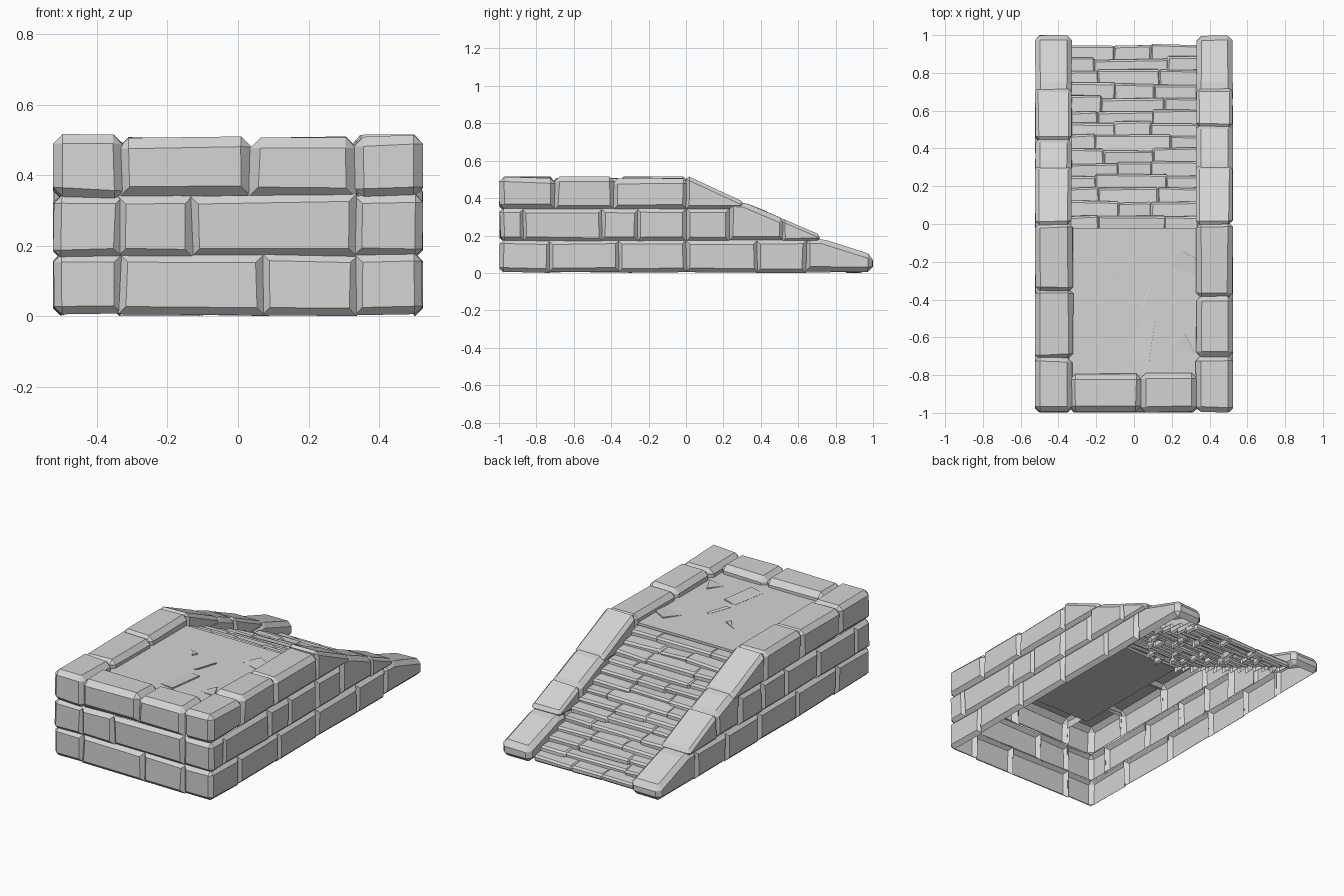
import bpy, bmesh, random
from mathutils import Vector

random.seed(7)
if "Cube" in bpy.data.objects:
    bpy.data.objects.remove(bpy.data.objects["Cube"])

stone = bpy.data.materials.new("grey stone")
stone.use_nodes = True
GREY = (0.66, 0.66, 0.66, 1)
stone.diffuse_color = GREY
stone.node_tree.nodes["Principled BSDF"].inputs["Base Color"].default_value = GREY


def finish(name, bm):
    mesh = bpy.data.meshes.new(name)
    bm.to_mesh(mesh)
    bm.free()
    mesh.materials.append(stone)
    ob = bpy.data.objects.new(name, mesh)
    bpy.context.collection.objects.link(ob)


def hidden(face, sides):
    """True when the face only points towards open sides such as 'x-' or 'z+'."""
    n = face.normal
    return {"xyz"[k] + "-+"[n[k] > 0] for k in range(3) if abs(n[k]) > 0.3} <= sides


def bisect(bm, co, no):
    geom = bm.verts[:] + bm.edges[:] + bm.faces[:]
    return bmesh.ops.bisect_plane(bm, geom=geom, plane_co=co, plane_no=no)["geom_cut"]


def block(name, x, y, z, sides="", inner="", back_top=None, bend=None,
          bevel=0.026, jit=0.009, slope=0):
    """Rough chamfered stone, open on the sides that touch other stones.
    back_top and bend give a sloping top; inner is the side facing the hollow."""
    open_sides = set(sides.split())
    bm = bmesh.new()
    bmesh.ops.create_cube(bm, size=1)
    for v in bm.verts:
        px, py, pz = (c > 0 for c in v.co)
        top = back_top if (py and back_top is not None) else z[1]
        co = Vector((x[px], y[py], top if pz else z[0]))
        co += Vector([(1 if p else -1) * random.uniform(0, jit) for p in (px, py, pz)])
        v.co = (max(-0.525, min(0.525, co.x)), max(-1, min(1, co.y)), max(0, co.z))
    if bend:
        for v in bisect(bm, (0, bend, 0), (0, 1, 0)):
            if isinstance(v, bmesh.types.BMVert) and v.co.z > z[0] + 0.03:
                v.co.z = z[1]
    bm.normal_update()
    if bevel:
        sharp = [e for e in bm.edges if e.calc_face_angle() > 0.2
                 and not all(hidden(f, open_sides) for f in e.link_faces)]
        bmesh.ops.bevel(bm, geom=sharp, offset=bevel, segments=1,
                        affect='EDGES', clamp_overlap=True)
    bmesh.ops.recalc_face_normals(bm, faces=bm.faces[:])
    # open the shell at joints, and on the inside below the floor or the stairs
    if inner:
        under = Vector((0, slope, 1))
        level = 0.42 if slope else 0.445
        bisect(bm, under * (level / under.length_squared), under)
        bm.normal_update()
        doomed = [f for f in bm.faces if hidden(
            f, open_sides | ({inner} if f.calc_center_median().dot(under) < level else set()))]
        bmesh.ops.delete(bm, geom=doomed, context='FACES')
    finish(name, bm)


def slopes(split):
    """Sloping stones per course: y start, bend, y end, top at start, top at end."""
    mid = 0.378 - 0.447 * (split - 0.31)
    return [[(0.64, 0.73, 0.995, 0.182, 0.09)],
            [(0.23, 0.31, split, 0.378, mid), (split, None, 0.71, mid, 0.198)],
            [(0.0, None, 0.305, 0.518, 0.374)]]


# Side walls: stones in three courses, the last ones sloping down the stairs
COURSES = [(0.008, 0.171), (0.173, 0.339), (0.341, 0.503)]
LEFT_CUTS = [[-0.99, -0.73, -0.36, 0, 0.38, 0.64], [-0.99, -0.87, -0.45, -0.26, 0, 0.23],
             [-0.99, -0.7, -0.39, 0]]
RIGHT_CUTS = [[-0.99, -0.68, -0.3, 0.05, 0.36, 0.64], [-0.99, -0.85, -0.5, -0.2, 0.02, 0.23],
              [-0.99, -0.71, -0.35, 0]]
for side, cuts, split, label in ((1, LEFT_CUTS, 0.52, "left"), (-1, RIGHT_CUTS, 0.45, "right")):
    xs = sorted((0.333 * side, 0.519 * side))
    inner = "x-" if side > 0 else "x+"
    for c, (z, sloped) in enumerate(zip(COURSES, slopes(split))):
        rim = c == 2
        for i, y in enumerate(zip(cuts[c], cuts[c][1:])):
            sides = "z- y+" + ("" if i == 0 else " y-") + ("" if rim else " z+ " + inner)
            block(f"{label}_wall_stone_{c}_{i}", xs, y, z, sides, inner,
                  bevel=0.027 if rim else 0.022, jit=0.014 if rim else 0.009,
                  slope=0.44 if y[0] >= 0 else 0)
        for i, (y0, bend, y1, t0, t1) in enumerate(sloped):
            last = i == len(sloped) - 1
            block(f"{label}_slope_stone_{c}_{i}", xs, (y0, y1), (z[0], t0),
                  "z- y-" + ("" if last else " y+"), inner, back_top=t1, bend=bend,
                  bevel=0.026, jit=0.007, slope=0.44)

# Front wall between the corner stones
for c, (z, split) in enumerate(zip(COURSES, (0.07, -0.13, 0.035))):
    for i, x in enumerate(((-0.333, split), (split, 0.333))):
        block(f"front_wall_stone_{c}_{i}", x, (-0.99, -0.795), z,
              "z- x- x+" + ("" if c == 2 else " z+ y+"), "y+",
              bevel=0.03 if c == 2 else 0.022)

# Platform floor, a thin slab open underneath
block("platform_floor", (-0.36, 0.36), (-0.84, -0.02), (0.445, 0.46), bevel=0, jit=0)

# Loose chips lying on the floor: shallow tilted flakes
CHIPS = [[(-.14, -.25), (-.06, -.29), (-.08, -.32), (-.1, -.28)],
         [(.03, -.46), (.05, -.45), (.09, -.33), (.08, -.33)],
         [(-.01, -.71), (.08, -.73), (.11, -.52), (.03, -.5)],
         [(.19, -.23), (.25, -.14), (.34, -.19), (.33, -.27)],
         [(.22, -.66), (.27, -.58), (.32, -.68), (.24, -.67)]]
for i, outline in enumerate(CHIPS):
    bm = bmesh.new()
    low = [bm.verts.new((x, y, 0.459)) for x, y in outline]
    high = [bm.verts.new((x, y, 0.461 + 0.007 * (k in (1, 2))))
            for k, (x, y) in enumerate(outline)]
    bm.faces.new(low)
    bm.faces.new(high)
    for k in range(4):
        n = (k + 1) % 4
        bm.faces.new((low[k], low[n], high[n], high[k]))
    bmesh.ops.recalc_face_normals(bm, faces=bm.faces[:])
    finish(f"floor_flake_{i}", bm)

# Stairs: overlapping courses of thin slabs with staggered joints, open underneath
ROWS = 14
JOINTS = [(-0.19, 0.18), (-0.1, 0.09), (-0.18, 0.12)]
for r in range(ROWS):
    back = 0.045 + r * 0.0692
    top = 0.438 - r * 0.0305
    joints = [j + random.uniform(-0.02, 0.02) for j in JOINTS[r % 3]]
    xs = [-0.338] + joints + [0.338]
    for i, x in enumerate(zip(xs, xs[1:])):
        shift = random.uniform(-0.01, 0.01)
        block(f"stair_slab_{r}_{i}", x, (back - 0.085, back + shift),
              (max(0.003, top - 0.036), top + shift * 0.4), "z- y-", "z-",
              back_top=top - 0.006, bevel=0.01, jit=0.01)
